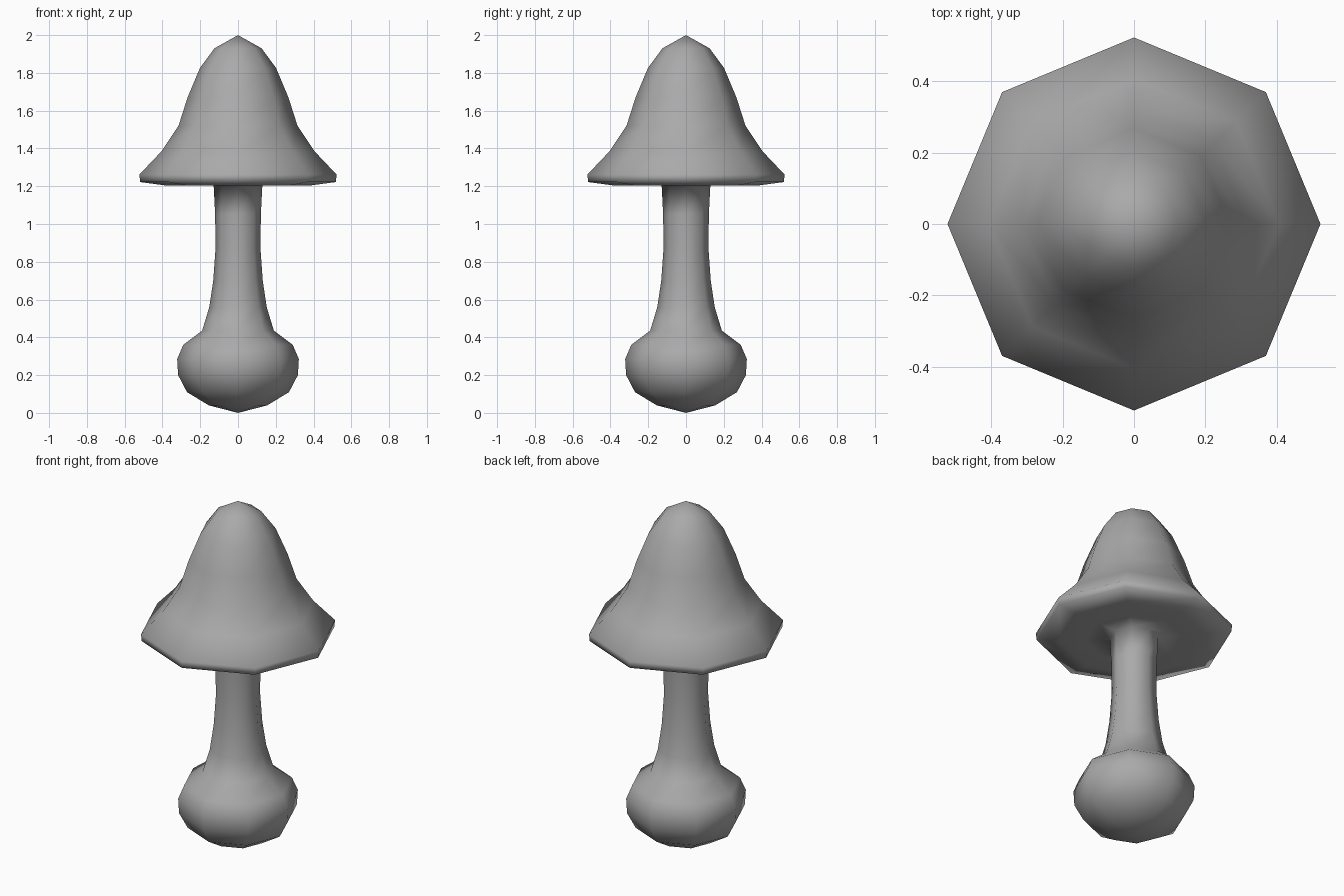
import bpy
import bmesh
import math

SIDES = 8

cube = bpy.data.objects.get("Cube")
if cube:
    bpy.data.objects.remove(cube, do_unlink=True)

# Plain grey material
grey = bpy.data.materials.new("mid_grey")
grey.use_nodes = True
colour = (0.4, 0.4, 0.4, 1.0)
grey.diffuse_color = colour
grey.node_tree.nodes["Principled BSDF"].inputs["Base Color"].default_value = colour

# Radius and height, from the foot up to the tip
bulb = [(0.155, 0.04), (0.27, 0.11), (0.317, 0.2), (0.322, 0.285), (0.29, 0.36)]
stem = [(0.19, 0.435), (0.152, 0.56), (0.131, 0.7), (0.119, 0.87), (0.121, 1.05), (0.129, 1.205)]
cap = [(0.26, 1.205), (0.39, 1.205), (0.518, 1.222), (0.522, 1.262), (0.405, 1.385),
       (0.315, 1.52), (0.267, 1.67), (0.202, 1.825), (0.125, 1.93)]


def lathe(name, profile, bottom, top):
    """Closed eight-sided turned body with a point at each end."""
    bm = bmesh.new()
    rings = []
    for r, z in profile:
        angles = [math.tau * i / SIDES for i in range(SIDES)]
        rings.append([bm.verts.new((r * math.cos(a), r * math.sin(a), z)) for a in angles])
    foot = bm.verts.new((0, 0, bottom))
    tip = bm.verts.new((0, 0, top))
    for i in range(SIDES):
        j = (i + 1) % SIDES
        for low, high in zip(rings, rings[1:]):
            bm.faces.new((low[i], low[j], high[j], high[i]))
        bm.faces.new((foot, rings[0][j], rings[0][i]))
        bm.faces.new((tip, rings[-1][i], rings[-1][j]))
    bmesh.ops.recalc_face_normals(bm, faces=bm.faces)
    for face in bm.faces:
        face.smooth = True
    mesh = bpy.data.meshes.new(name)
    bm.to_mesh(mesh)
    bm.free()
    mesh.materials.append(grey)
    obj = bpy.data.objects.new(name, mesh)
    bpy.context.collection.objects.link(obj)


# Bulb, stem and cap flow into one smooth body
lathe("mushroom", bulb + stem + cap, 0.0, 2.0)
